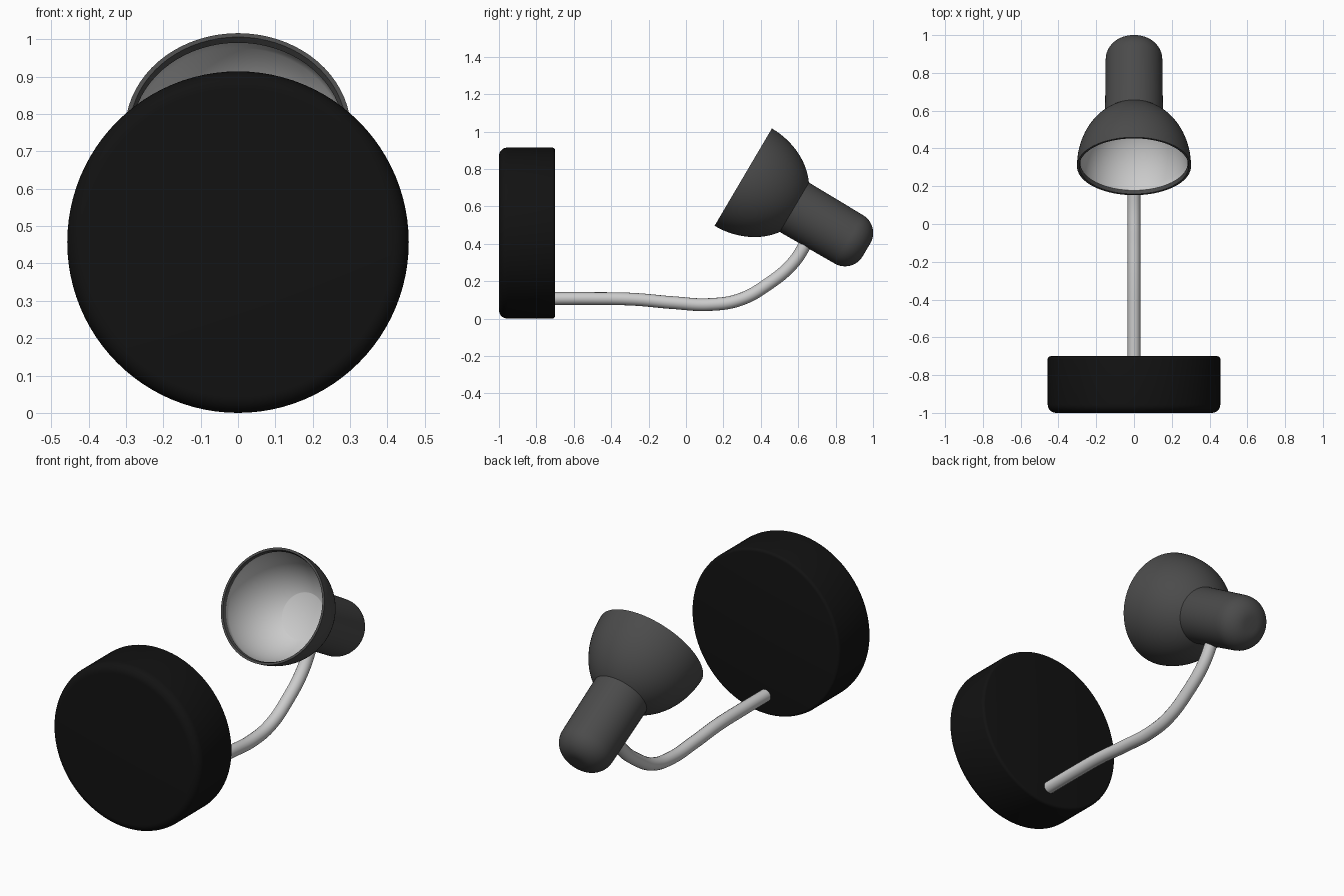
import bpy, math
from mathutils import Matrix

if "Cube" in bpy.data.objects:
    bpy.data.objects.remove(bpy.data.objects["Cube"])


def material(name, v):
    m = bpy.data.materials.new(name)
    m.diffuse_color = (v, v, v, 1)
    m.use_nodes = True
    m.node_tree.nodes["Principled BSDF"].inputs["Base Color"].default_value = m.diffuse_color
    return m


def smooth(ob, angle):
    bpy.ops.object.select_all(action='DESELECT')
    ob.select_set(True)
    bpy.context.view_layer.objects.active = ob
    bpy.ops.object.shade_smooth_by_angle(angle=math.radians(angle))


def lathe(name, profile, loc, tilt, mat=None, n=72):
    """Revolve (radius, height) points about local z, then tilt about x."""
    verts, rings, faces = [], [], []
    for r, h in profile:
        count = 1 if r < 1e-6 else n
        start = len(verts)
        for k in range(count):
            a = 2 * math.pi * k / n
            verts.append((r * math.cos(a), r * math.sin(a), h))
        rings.append([start + k % count for k in range(n)])
    for a, b in zip(rings, rings[1:]):
        for k in range(n):
            j = (k + 1) % n
            faces.append(list(dict.fromkeys((a[k], a[j], b[j], b[k]))))
    me = bpy.data.meshes.new(name)
    me.from_pydata(verts, [], faces)
    ob = bpy.data.objects.new(name, me)
    bpy.context.collection.objects.link(ob)
    ob.matrix_world = Matrix.Translation(loc) @ Matrix.Rotation(math.radians(tilt), 4, 'X')
    if mat:
        me.materials.append(mat)
    smooth(ob, 40)
    return ob


def arc(cr, ch, rad, a0, a1, steps):
    """Arc points in the (radius, height) plane, angles in degrees."""
    angs = [math.radians(a0 + (a1 - a0) * i / steps) for i in range(steps + 1)]
    return [(cr + rad * math.cos(a), ch + rad * math.sin(a)) for a in angs]


def dome(r, depth, end, steps=20):
    """Quarter-ellipse bell from the rim up to height end."""
    hs = [end * math.sin(math.pi / 2 * i / steps) for i in range(steps + 1)]
    return [(r * math.sqrt(1 - (h / depth) ** 2), h) for h in hs]


black = material("base_black", 0.006)
dark = material("shade_dark_grey", 0.07)

# Round base disc, softer edge at the front
R, f, g = 0.457, 0.045, 0.015
lathe("base", [(0, 0)] + arc(R - f, f, f, -90, 0, 8)
      + arc(R - g, 0.3 - g, g, 0, 90, 4) + [(0, 0.3)], (0, -1, 0.457), -90, black, 96)

# Bell shade with lamp holder, closed by a rounded end
head, tilt = (0, 0.306, 0.756), -120.5
shell = [(0.284, 0.02), (0.29, 0.0)] + dome(0.302, 0.368, 0.317)
shell += arc(0.15 - 0.11, 0.765 - 0.11, 0.11, 0, 90, 12) + [(0, 0.765)]
lathe("shade", shell, head, tilt, dark)

# Pale inner lining with a flat disc at the back
lining = [p for p in dome(0.287, 0.345, 0.312) if p[1] > 0.021]
lathe("shade_lining", [(0, 0.312)] + lining[::-1] + [(0.284, 0.02)], head, tilt)

# Bent tube arm
path = [(-0.72, 0.107), (-0.5, 0.107), (-0.28, 0.103), (-0.07, 0.085), (0.13, 0.075),
        (0.29, 0.102), (0.44, 0.185), (0.57, 0.295), (0.64, 0.4), (0.69, 0.49)]
cu = bpy.data.curves.new("arm", 'CURVE')
cu.dimensions = '3D'
cu.bevel_depth = 0.034
cu.bevel_resolution = 6
cu.use_fill_caps = True
sp = cu.splines.new('BEZIER')
sp.bezier_points.add(len(path) - 1)
for p, (y, z) in zip(sp.bezier_points, path):
    p.co = (0, y, z)
    p.handle_left_type = p.handle_right_type = 'AUTO'
arm = bpy.data.objects.new("arm", cu)
bpy.context.collection.objects.link(arm)
bpy.ops.object.select_all(action='DESELECT')
arm.select_set(True)
bpy.context.view_layer.objects.active = arm
bpy.ops.object.convert(target='MESH')
smooth(bpy.context.view_layer.objects.active, 40)
